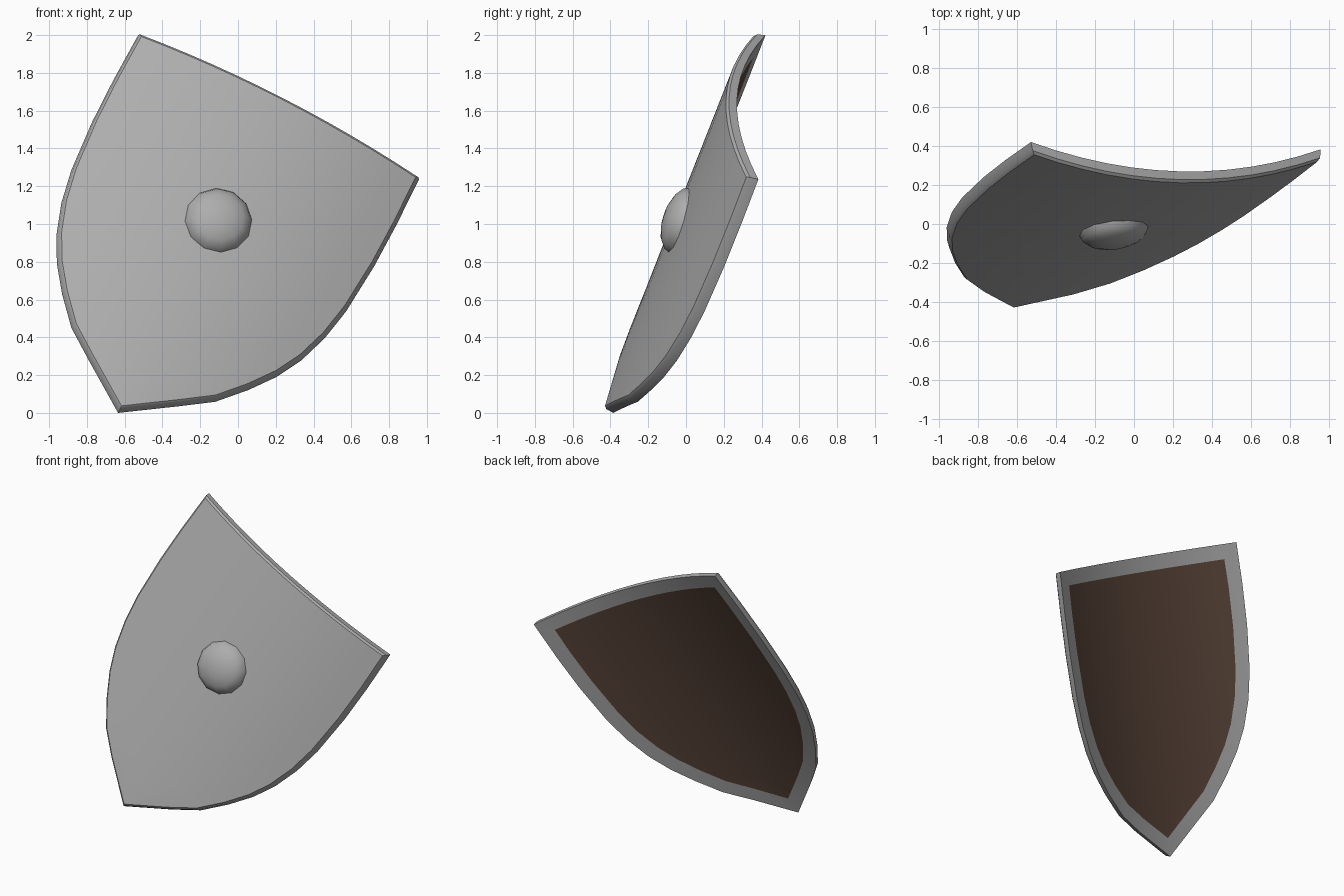
import bpy, bmesh, math
from mathutils import Vector, Matrix

if "Cube" in bpy.data.objects:
    bpy.data.objects.remove(bpy.data.objects["Cube"])

# Tilted shield frame: u runs tip to top, w across, n out of the front
TIP = Vector((-0.635, -0.385, 0.0))
u = Vector((0.4374, 0.330, 0.8365)).normalized()
w = Vector((0.8876, -0.0239, -0.4602))
w = (w - u * w.dot(u)).normalized()
n = w.cross(u)


def place(s, v, k):
    """Shield coordinates, bent into a shallow cylinder across the width."""
    return TIP + w * s + u * v + n * (k - 0.2 * s * s)


def material(name, rgb):
    m = bpy.data.materials.new(name)
    m.diffuse_color = (*rgb, 1)
    m.use_nodes = True
    m.node_tree.nodes["Principled BSDF"].inputs["Base Color"].default_value = m.diffuse_color
    return m


grey = material("grey metal", (0.42, 0.42, 0.42))
brown = material("dark brown backing", (0.11, 0.064, 0.045))

# Right half of the outline as (half width, height along u)
PROFILE = [(0, 0), (0.269, 0.194), (0.428, 0.317), (0.554, 0.469),
           (0.655, 0.617), (0.728, 0.766), (0.784, 0.945), (0.818, 1.137),
           (0.839, 1.434), (0.842, 1.7), (0.836, 1.985)]
COLS = 12


def inset_profile(d):
    """Outline moved inwards by d with mitred corners."""
    pts = [Vector(p) for p in PROFILE]
    normals = []
    for a, b in zip(pts, pts[1:]):
        e = (b - a).normalized()
        normals.append(Vector((-e.y, e.x)))
    out = [Vector((0, d / normals[0].y))]
    for i in range(1, len(pts) - 1):
        m = (normals[i - 1] + normals[i]).normalized()
        out.append(pts[i] + m * (d / m.dot(normals[i])))
    out.append(pts[-1] + Vector((-d, -d)))
    return out


bm = bmesh.new()
ROWS = len(PROFILE)


def grid_verts(d, k):
    return [[bm.verts.new(place(p.x * (2 * j / COLS - 1), p.y, k))
             for j in range(COLS + 1)] for p in inset_profile(d)]


def sheet(d, k, mat):
    g = grid_verts(d, k)
    for i in range(ROWS - 1):
        for j in range(COLS):
            f = bm.faces.new((g[i][j], g[i][j + 1], g[i + 1][j + 1], g[i + 1][j]))
            f.material_index = mat
    return border(g)


def border(g):
    right = [g[i][COLS] for i in range(ROWS)]
    top = [g[-1][j] for j in range(COLS - 1, 0, -1)]
    left = [g[i][0] for i in range(ROWS - 1, 0, -1)]
    return right + top + left


def ring(d, k):
    g = grid_verts(d, k)
    keep = border(g)
    kept = set(keep)
    for row in g:
        for v in row:
            if v not in kept:
                bm.verts.remove(v)
    return keep


# Front sheet, rounded edge, back rim and brown backing
rings = [sheet(0.02, 0.055, 0), ring(0.007, 0.042), ring(0.0, 0.0),
         sheet(0.10, 0.0, 1)]
for a, b in zip(rings, rings[1:]):
    for i in range(len(a)):
        j = (i + 1) % len(a)
        bm.faces.new((a[i], a[j], b[j], b[i]))
bmesh.ops.remove_doubles(bm, verts=bm.verts[:], dist=0.0005)
bmesh.ops.recalc_face_normals(bm, faces=bm.faces[:])


def finish(name, bm, mats, angle):
    me = bpy.data.meshes.new(name)
    bm.to_mesh(me)
    bm.free()
    for m in mats:
        me.materials.append(m)
    ob = bpy.data.objects.new(name, me)
    bpy.context.collection.objects.link(ob)
    bpy.ops.object.select_all(action='DESELECT')
    ob.select_set(True)
    bpy.context.view_layer.objects.active = ob
    bpy.ops.object.shade_smooth_by_angle(angle=math.radians(angle))
    return ob


finish("shield_body", bm, [grey, brown], 35)

# Domed boss in the middle of the front
bm = bmesh.new()
bmesh.ops.create_uvsphere(bm, u_segments=12, v_segments=8, radius=1)
bmesh.ops.delete(bm, geom=[v for v in bm.verts if v.co.z < -0.01], context='VERTS')
rot = Matrix((w, u, n)).transposed().to_4x4()
bm.transform(Matrix.Translation(place(0, 1.2, 0.047)) @ rot
             @ Matrix.Diagonal((0.18, 0.18, 0.088, 1)))
finish("boss", bm, [grey], 60)
